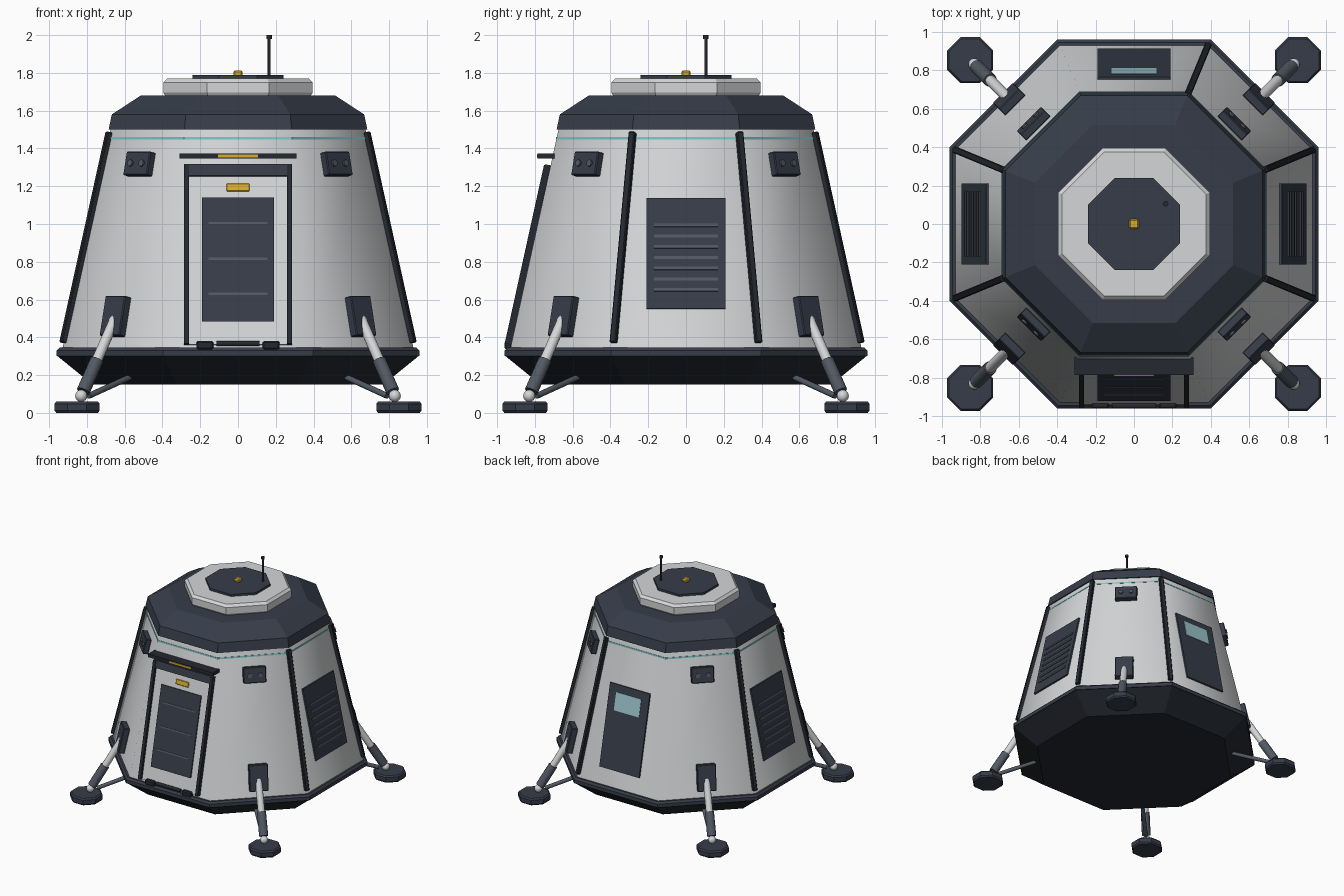
import bpy, bmesh, math
from mathutils import Vector, Matrix

if "Cube" in bpy.data.objects:
    bpy.data.objects.remove(bpy.data.objects["Cube"])


def material(name, rgb):
    m = bpy.data.materials.new(name)
    m.use_nodes = True
    m.diffuse_color = (*rgb, 1)
    m.node_tree.nodes["Principled BSDF"].inputs["Base Color"].default_value = (*rgb, 1)
    return m


WHITE = material("hull_white", (0.66, 0.67, 0.68))
SLATE = material("slate_panel", (0.037, 0.046, 0.066))
CHARCOAL = material("charcoal_trim", (0.018, 0.022, 0.03))
STEEL = material("steel_grey", (0.085, 0.1, 0.125))
YELLOW = material("signal_yellow", (0.68, 0.42, 0.03))
TEAL = material("teal_line", (0.2, 0.52, 0.53))
GLASS = material("window_glass", (0.33, 0.55, 0.6))

BASE_Z, BASE_A, SLOPE = 0.34, 0.93, 0.22      # hull wall: start height, apothem, inward lean
CORNER = 1 / math.cos(math.pi / 8)
FRONT, RIGHT, BACK, LEFT = -90, 180, 90, 0
DIAGONALS = (45, 135, 225, 315)


def finish(name, bm, mat, smooth=0, bevel=0):
    bmesh.ops.recalc_face_normals(bm, faces=bm.faces)
    mesh = bpy.data.meshes.new(name)
    bm.to_mesh(mesh)
    bm.free()
    mesh.materials.append(mat)
    ob = bpy.data.objects.new(name, mesh)
    bpy.context.collection.objects.link(ob)
    if smooth:
        bpy.ops.object.select_all(action='DESELECT')
        ob.select_set(True)
        bpy.context.view_layer.objects.active = ob
        bpy.ops.object.shade_smooth_by_angle(angle=math.radians(smooth))
    if bevel:
        mod = ob.modifiers.new("bevel", 'BEVEL')
        mod.width, mod.segments = bevel, 1
    return ob


def octagon(name, profile, mat, centre=(0, 0), smooth=0):
    """Loft octagonal rings given as (height, apothem)."""
    bm = bmesh.new()
    rings = []
    for z, a in profile:
        ring = []
        for i in range(8):
            t = (i + 0.5) * math.pi / 4
            ring.append(bm.verts.new((centre[0] + a * CORNER * math.cos(t),
                                      centre[1] + a * CORNER * math.sin(t), z)))
        rings.append(ring)
    for low, high in zip(rings, rings[1:]):
        for i in range(8):
            j = (i + 1) % 8
            bm.faces.new((low[i], low[j], high[j], high[i]))
    bm.faces.new(rings[0])
    bm.faces.new(rings[-1])
    return finish(name, bm, mat, smooth)


def wall_frame(angle, z, corner=False):
    """Axes on the leaning wall: x along it, y up it, z outwards."""
    k = CORNER if corner else 1
    r = Vector((math.cos(math.radians(angle)), math.sin(math.radians(angle)), 0))
    up = (Vector((0, 0, 1)) - r * SLOPE * k).normalized()
    side = Vector((0, 0, 1)).cross(r)
    out = side.cross(up)
    pos = r * (BASE_A - SLOPE * (z - BASE_Z)) * k + Vector((0, 0, z))
    m = Matrix((side, up, out)).transposed().to_4x4()
    m.translation = pos
    return m


def box(name, matrix, size, mat, bevel=0):
    bm = bmesh.new()
    bmesh.ops.create_cube(bm, size=1, matrix=matrix @ Matrix.Diagonal((*size, 1)))
    return finish(name, bm, mat, bevel=bevel)


def plate(name, angle, x, z0, z1, width, out, mat, base=0, corner=False, bevel=0):
    """Panel lying on the wall between two heights; base lifts it off the wall."""
    m = wall_frame(angle, (z0 + z1) / 2, corner) @ Matrix.Translation((x, 0, base + out / 2))
    k = SLOPE * (CORNER if corner else 1)
    return box(name, m, (width, (z1 - z0) * math.hypot(1, k), out), mat, bevel)


def rod(name, a, b, radius, mat, sides=12):
    a, b = Vector(a), Vector(b)
    m = Matrix.Translation((a + b) / 2) @ (b - a).to_track_quat('Z', 'Y').to_matrix().to_4x4()
    bm = bmesh.new()
    bmesh.ops.create_cone(bm, cap_ends=True, segments=sides, radius1=radius, radius2=radius,
                          depth=(b - a).length, matrix=m)
    return finish(name, bm, mat, smooth=40)


# Hull
octagon("lower_hull", [(0.15, 0.77), (0.30, 0.955)], CHARCOAL)
octagon("base_band", [(0.30, 0.96), (0.33, 0.96), (0.345, 0.945)], SLATE)
octagon("hull_wall", [(0.34, 0.93), (1.5, 0.675)], WHITE, smooth=50)
octagon("accent_line", [(1.448, 0.689), (1.460, 0.687)], TEAL)
octagon("roof_cap", [(1.5, 0.685), (1.58, 0.668), (1.68, 0.515)], SLATE)
octagon("roof_ring", [(1.67, 0.38), (1.695, 0.395), (1.75, 0.395), (1.77, 0.375)], WHITE)
octagon("roof_hatch", [(1.765, 0.24), (1.788, 0.24)], SLATE)
box("roof_beacon", Matrix.Translation((0, 0, 1.797)), (0.05, 0.05, 0.03), YELLOW, 0.008)
rod("antenna_mast", (0.165, 0.105, 1.77), (0.165, 0.105, 1.99), 0.008, CHARCOAL)
rod("antenna_tip", (0.165, 0.105, 1.98), (0.165, 0.105, 2.0), 0.014, CHARCOAL)

# Corner ribs
for angle in (22.5, 67.5, 157.5, 202.5, 337.5):
    plate("corner_rib", angle, 0, 0.37, 1.485, 0.036, 0.035, CHARCOAL, -0.015, True, 0.005)

# Door
plate("door_slab", FRONT, 0, 0.36, 1.26, 0.53, 0.012, WHITE)
plate("door_panel", FRONT, 0, 0.48, 1.135, 0.38, 0.012, SLATE, 0.01)
for z in (0.625, 0.81, 1.0):
    plate("door_groove", FRONT, 0, z - 0.006, z + 0.006, 0.31, 0.006, STEEL, 0.02)
plate("door_label", FRONT, 0, 1.17, 1.21, 0.12, 0.012, YELLOW, 0.01, bevel=0.003)
for x in (-0.273, 0.273):
    plate("door_post", FRONT, x, 0.36, 1.305, 0.026, 0.035, CHARCOAL)
plate("door_lintel", FRONT, 0, 1.25, 1.31, 0.572, 0.03, SLATE)
box("door_awning", Matrix.Translation((0, -0.74, 1.36)), (0.62, 0.09, 0.028), CHARCOAL)
box("awning_light", Matrix.Translation((0, -0.786, 1.36)), (0.21, 0.008, 0.016), YELLOW)

# Door step
rod("step_bar", (-0.115, -0.945, 0.367), (0.115, -0.945, 0.367), 0.014, CHARCOAL)
for x in (-0.175, 0.175):
    box("step_mount", Matrix.Translation((x, -0.94, 0.358)), (0.09, 0.04, 0.045), CHARCOAL, 0.008)

# Side vents
for angle in (LEFT, RIGHT):
    plate("vent_panel", angle, 0, 0.55, 1.135, 0.42, 0.014, SLATE)
    for i in range(7):
        z = 0.648 + i * 0.057
        plate("vent_slat", angle, 0, z - 0.008, z + 0.008, 0.34, 0.008, STEEL, 0.012)

# Rear window
plate("rear_panel", BACK, 0, 0.48, 1.15, 0.38, 0.014, SLATE)
plate("rear_window", BACK, 0, 0.945, 1.09, 0.24, 0.006, GLASS, 0.012)

# Lamp boxes and landing legs on the diagonal walls
for angle in DIAGONALS:
    plate("lamp_box", angle, 0, 1.25, 1.375, 0.18, 0.045, SLATE, bevel=0.005)
    for x in (-0.042, 0.042):
        m = wall_frame(angle, 1.312)
        rod("lamp_lens", m @ Vector((x, 0, 0.04)), m @ Vector((x, 0, 0.055)), 0.018, STEEL)

    plate("leg_bracket", angle, 0, 0.40, 0.61, 0.15, 0.05, SLATE, bevel=0.005)
    sx = math.copysign(1, math.cos(math.radians(angle)))
    sy = math.copysign(1, math.sin(math.radians(angle)))

    def point(d, z):
        return Vector((sx * d, sy * d, z))

    ankle, hip = point(0.83, 0.09), point(0.65, 0.50)
    rod("leg_sleeve", ankle.lerp(hip, 0.06), ankle.lerp(hip, 0.46), 0.036, STEEL)
    rod("leg_piston", ankle.lerp(hip, 0.4), hip, 0.028, WHITE)
    bm = bmesh.new()
    bmesh.ops.create_uvsphere(bm, u_segments=12, v_segments=8, radius=0.032,
                              matrix=Matrix.Translation(ankle))
    finish("ankle_ball", bm, WHITE, smooth=60)
    rod("leg_brace", point(0.79, 0.09), point(0.56, 0.195), 0.016, STEEL)
    octagon("foot_pad", [(0, 0.11), (0.012, 0.12), (0.048, 0.12), (0.06, 0.11)], SLATE,
            (sx * 0.852, sy * 0.852))
